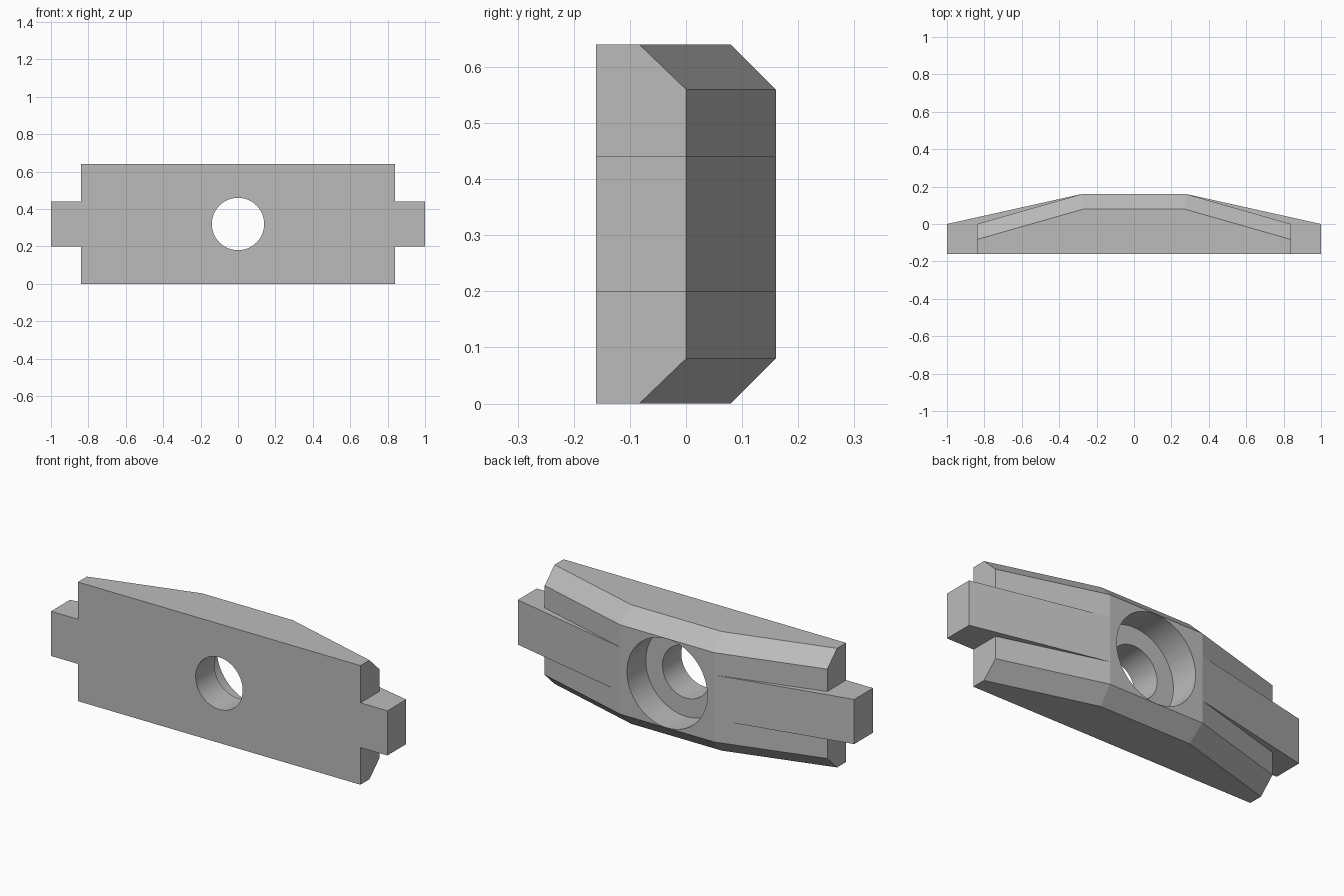
import bpy, bmesh, math

cube = bpy.data.objects.get("Cube")
if cube:
    bpy.data.objects.remove(cube, do_unlink=True)

FRONT, BACK, HEIGHT, CHAMFER = -0.16, 0.16, 0.64, 0.08
KINK = 0.28

grey = bpy.data.materials.new("plain grey")
grey.use_nodes = True
colour = (0.5, 0.5, 0.5, 1)
grey.diffuse_color = colour
grey.node_tree.nodes["Principled BSDF"].inputs["Base Color"].default_value = colour


def outline(half, kink, back, end):
    """Plan view of a bar with a flat front and a back that tapers to its ends."""
    return [(-half, FRONT), (half, FRONT), (half, end), (kink, back), (-kink, back), (-half, end)]


def loft(name, layers):
    """Solid skinned through (z, outline) layers."""
    bm = bmesh.new()
    rings = [[bm.verts.new((x, y, z)) for x, y in pts] for z, pts in layers]
    n = len(rings[0])
    for low, high in zip(rings, rings[1:]):
        for i in range(n):
            j = (i + 1) % n
            bm.faces.new((low[i], low[j], high[j], high[i]))
    bm.faces.new(rings[0][::-1])
    bm.faces.new(rings[-1])
    mesh = bpy.data.meshes.new(name)
    bm.to_mesh(mesh)
    bm.free()
    mesh.materials.append(grey)
    obj = bpy.data.objects.new(name, mesh)
    bpy.context.collection.objects.link(obj)
    return obj


def combine(target, other, operation):
    """Apply an exact boolean and remove the helper."""
    other.hide_render = True
    mod = target.modifiers.new("combine", 'BOOLEAN')
    mod.operation, mod.solver, mod.object = operation, 'EXACT', other
    bpy.context.view_layer.objects.active = target
    bpy.ops.object.modifier_apply(modifier=mod.name)
    bpy.data.objects.remove(other, do_unlink=True)


def bore(name, radius, y0, y1):
    bpy.ops.mesh.primitive_cylinder_add(vertices=72, radius=radius, depth=y1 - y0,
                                        location=(0, (y0 + y1) / 2, HEIGHT / 2),
                                        rotation=(math.pi / 2, 0, 0))
    obj = bpy.context.object
    obj.name = name
    obj.data.materials.append(grey)
    return obj


# Main bar, with the two long back edges chamfered at an even width
slope = math.atan2(BACK, 0.84 - KINK)
full = outline(0.84, KINK, BACK, 0)
inset = outline(0.84, KINK - CHAMFER * math.tan(slope / 2), BACK - CHAMFER,
                -CHAMFER / math.cos(slope))
bar = loft("clamp_bar", [(0, inset), (CHAMFER, full), (HEIGHT - CHAMFER, full), (HEIGHT, inset)])

# Narrow tongue that sticks out at both ends
tongue_outline = outline(1, KINK, BACK, 0)
combine(bar, loft("tongue", [(0.2, tongue_outline), (0.44, tongue_outline)]), 'UNION')

# Through hole and the wider recess at the back
combine(bar, bore("hole_cutter", 0.14, -0.3, 0.3), 'DIFFERENCE')
combine(bar, bore("recess_cutter", 0.239, 0, 0.3), 'DIFFERENCE')

# Smooth bores, crisp planes
bpy.ops.object.select_all(action='DESELECT')
bar.select_set(True)
bpy.context.view_layer.objects.active = bar
bpy.ops.object.shade_smooth_by_angle(angle=math.radians(10))
